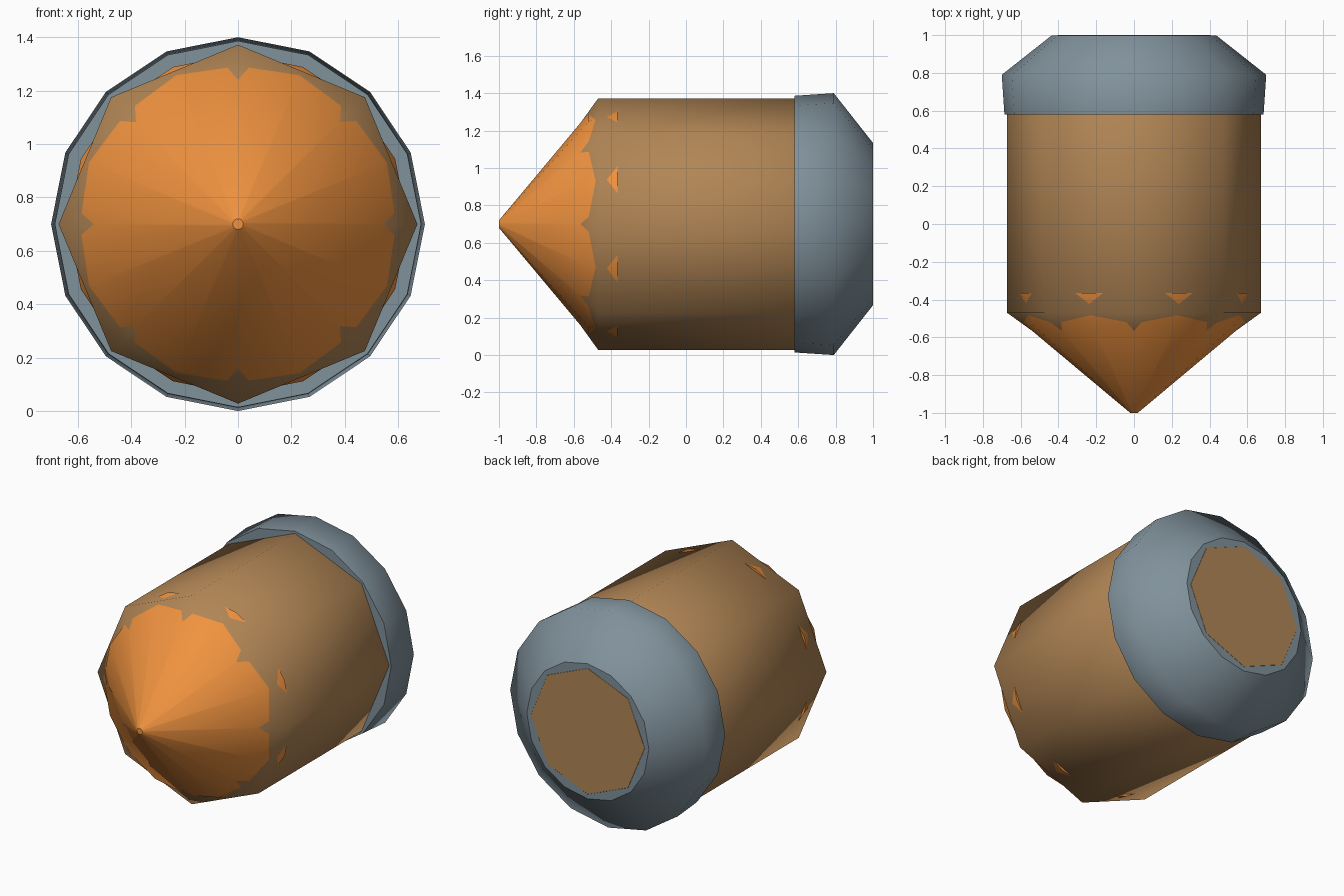
import bpy, bmesh
from math import sin, cos, tau

if "Cube" in bpy.data.objects:
    bpy.data.objects.remove(bpy.data.objects["Cube"])

CENTRE_Z = 0.70


def material(name, rgb):
    mat = bpy.data.materials.new(name)
    mat.diffuse_color = (*rgb, 1.0)
    mat.use_nodes = True
    mat.node_tree.nodes["Principled BSDF"].inputs["Base Color"].default_value = mat.diffuse_color
    return mat


def lathe(name, sides, profile, mat):
    """Capped solid of revolution about the y axis; profile is (y, radius)."""
    bm = bmesh.new()
    rings = [[bm.verts.new((r * sin(tau * k / sides), y,
                            CENTRE_Z + r * cos(tau * k / sides)))
              for k in range(sides)] for y, r in profile]
    for a, b in zip(rings, rings[1:]):
        for k in range(sides):
            n = (k + 1) % sides
            bm.faces.new((a[k], a[n], b[n], b[k])).smooth = True
    # flat end caps with crisp rims
    for ring in (rings[0], rings[-1]):
        cap = bm.faces.new(ring)
        for edge in cap.edges:
            edge.smooth = False
    bmesh.ops.recalc_face_normals(bm, faces=bm.faces)
    mesh = bpy.data.meshes.new(name)
    bm.to_mesh(mesh)
    bm.free()
    mesh.materials.append(mat)
    obj = bpy.data.objects.new(name, mesh)
    bpy.context.collection.objects.link(obj)
    return obj


orange = material("orange", (0.87, 0.29, 0.05))
brown = material("brown", (0.44, 0.235, 0.09))
steel = material("blue_grey", (0.216, 0.283, 0.328))

# eight-sided casing, tapering under the nose and inside the rear cap
lathe("casing", 8, [(-0.63, 0.45), (-0.47, 0.672), (0.75, 0.672), (1.0, 0.405)], brown)

# sixteen-sided nose cone whose skirt just breaks through the casing flats
lathe("nose_cone", 16, [(-1.0, 0.02), (-0.52, 0.594), (-0.365, 0.637)], orange)

# sixteen-sided rear cap
lathe("rear_cap", 16, [(0.58, 0.686), (0.79, 0.70), (0.999, 0.435)], steel)
